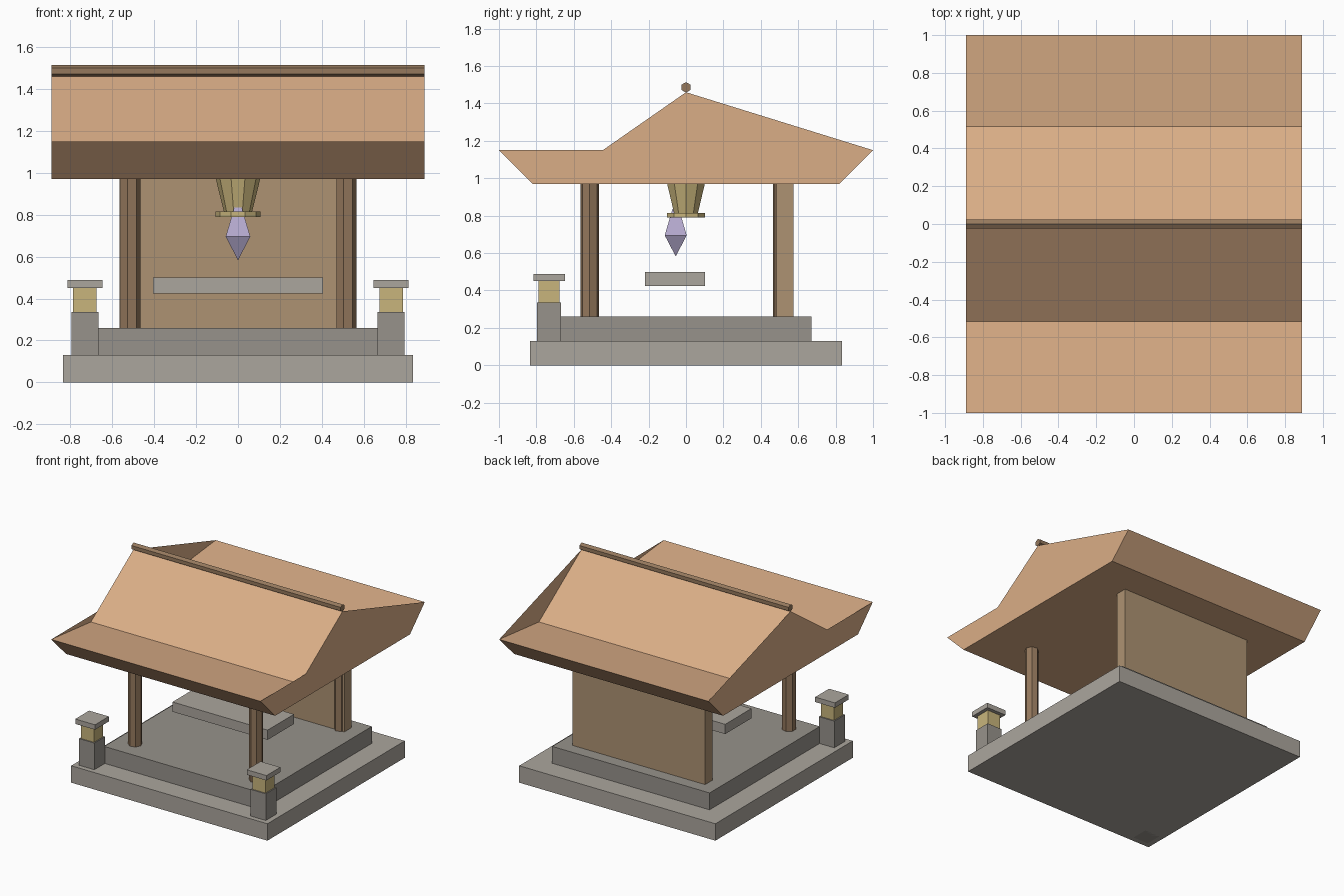
import bpy, bmesh
from math import sin, cos, pi

if "Cube" in bpy.data.objects:
    bpy.data.objects.remove(bpy.data.objects["Cube"])


def mat(name, r, g, b):
    m = bpy.data.materials.new(name)
    m.diffuse_color = (r, g, b, 1)
    m.use_nodes = True
    m.node_tree.nodes["Principled BSDF"].inputs["Base Color"].default_value = m.diffuse_color
    return m


ROOF = mat("roof_tan", 0.70, 0.42, 0.24)
WOOD = mat("dark_wood", 0.30, 0.19, 0.11)
PANEL = mat("panel_wood", 0.42, 0.29, 0.17)
STONE = mat("stone", 0.41, 0.38, 0.34)
STONE_DARK = mat("stone_dark", 0.31, 0.29, 0.26)
GOLD = mat("gold", 0.58, 0.46, 0.20)
CRYSTAL = mat("lavender", 0.46, 0.40, 0.62)


def finish(name, bm, material):
    bmesh.ops.recalc_face_normals(bm, faces=bm.faces[:])
    me = bpy.data.meshes.new(name)
    bm.to_mesh(me)
    bm.free()
    me.materials.append(material)
    ob = bpy.data.objects.new(name, me)
    bpy.context.collection.objects.link(ob)
    return ob


def box(name, lo, hi, material):
    bm = bmesh.new()
    bmesh.ops.create_cube(bm, size=1)
    for v in bm.verts:
        for i in range(3):
            v.co[i] = (lo[i] + hi[i]) / 2 + v.co[i] * (hi[i] - lo[i])
    return finish(name, bm, material)


def loft(name, rings, material, fan=False):
    """Join equal-sized point rings; cap the ends with one face or a fan."""
    bm = bmesh.new()
    rings = [[bm.verts.new(p) for p in ring] for ring in rings]
    n = len(rings[0])
    for a, b in zip(rings, rings[1:]):
        for i in range(n):
            j = (i + 1) % n
            bm.faces.new((a[i], a[j], b[j], b[i]))
    for cap in (rings[0][::-1], rings[-1]):
        if fan:
            k = cap.index(rings[0][0] if cap[0] in rings[0] else rings[-1][0])
            cap = cap[k:] + cap[:k]
            for i in range(1, n - 1):
                bm.faces.new((cap[0], cap[i], cap[i + 1]))
        else:
            bm.faces.new(cap)
    return finish(name, bm, material)


def turned(name, x, y, sides, profile, material, phase=0.0):
    """Upright faceted solid from (radius, height) pairs."""
    rings = [[(x + r * cos(phase + 2 * pi * i / sides),
               y + r * sin(phase + 2 * pi * i / sides), z)
              for i in range(sides)] for r, z in profile]
    return loft(name, rings, material)


# Stepped stone base
box("lower_step", (-0.835, -0.835, 0), (0.835, 0.835, 0.13), STONE)
box("upper_step", (-0.67, -0.67, 0.13), (0.67, 0.67, 0.26), STONE_DARK)

# Pillars and back wall
for sx, side in ((-1, "left"), (1, "right")):
    for sy, end in ((-1, "front"), (1, "back")):
        turned(f"{end}_{side}_pillar", sx * 0.515, sy * 0.515, 7,
               [(0.05, 0.26), (0.05, 0.98)], WOOD)
box("back_wall", (-0.565, 0.485, 0.26), (0.565, 0.575, 0.98), PANEL)

# Stone lanterns at the front corners
for sx, side in ((-1, "left"), (1, "right")):
    for part, h, z0, z1, m in (("post", 0.065, 0, 0.335, STONE_DARK),
                               ("light", 0.056, 0.335, 0.45, GOLD),
                               ("cap", 0.084, 0.45, 0.488, STONE)):
        cx, cy = sx * 0.73, -0.732
        box(f"{side}_lantern_{part}", (cx - h, cy - h, z0),
            (cx + h, cy + h, z1), m)

# Offering slab
box("offering_slab", (-0.405, -0.218, 0.425), (0.405, 0.102, 0.5), STONE)

# Hanging bell, rim and crystal
turned("bell", 0, 0, 10, [(0.066, 0.81), (0.107, 0.975)], GOLD)
turned("bell_rim", 0, 0, 10, [(0.107, 0.79), (0.107, 0.814)], GOLD)
turned("crystal", 0, -0.055, 4,
       [(0.002, 0.585), (0.083, 0.695), (0.025, 0.835)], CRYSTAL, pi / 4)

# Roof with upturned eaves, extruded along x
profile = [(1, 1.15), (0.82, 0.97), (-0.82, 0.97), (-1, 1.15),
           (-0.517, 1.10), (0, 1.46), (0.517, 1.10)]
loft("roof", [[(x, y, z) for y, z in profile] for x in (-0.89, 0.89)],
     ROOF, fan=True)

# Ridge pole
loft("ridge_pole", [[(x, 0.028 * sin(i * pi / 3), 1.486 + 0.028 * cos(i * pi / 3))
                     for i in range(6)] for x in (-0.89, 0.89)], WOOD)
